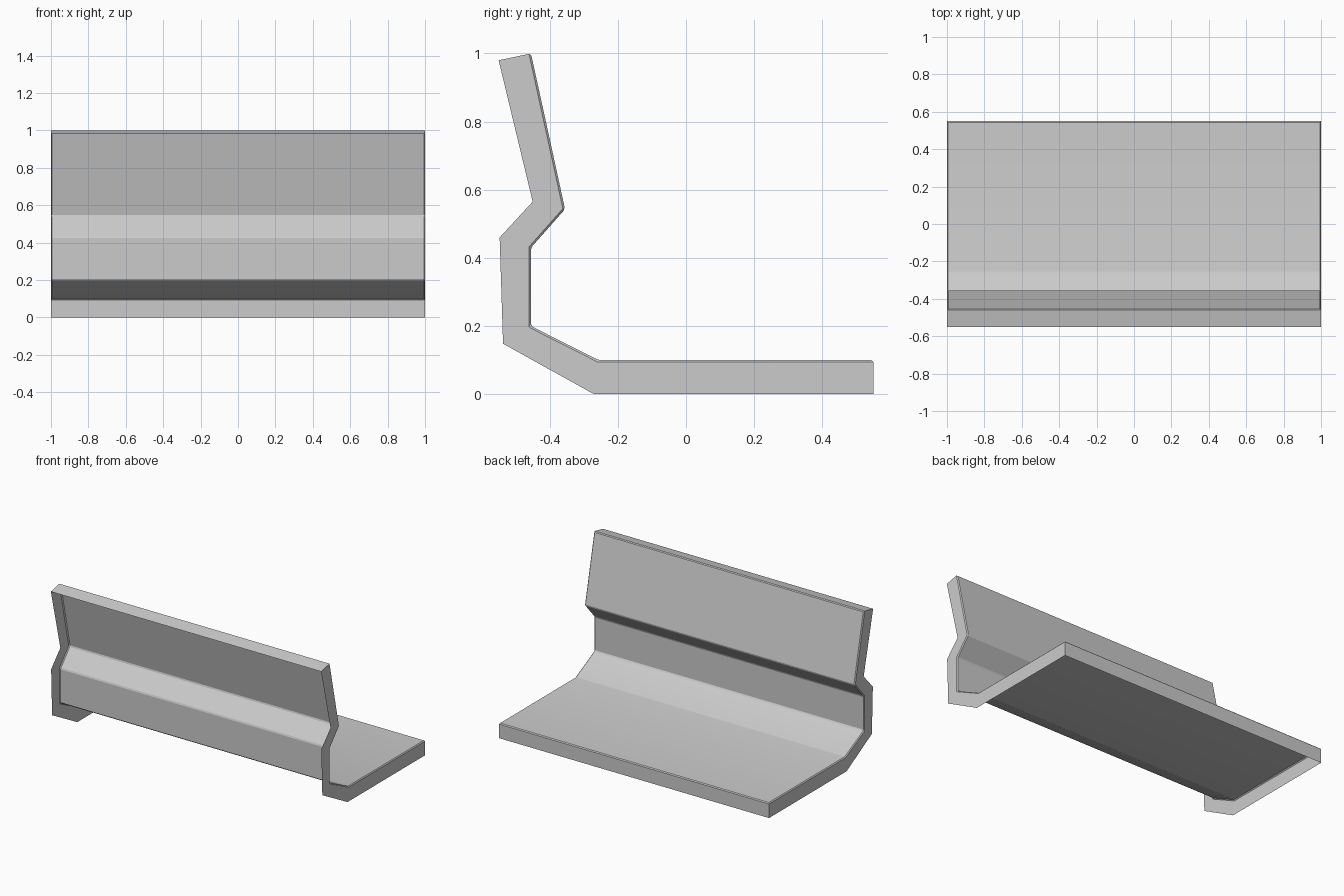
import bpy, bmesh, math

if "Cube" in bpy.data.objects:
    bpy.data.objects.remove(bpy.data.objects["Cube"])

# (y, z) profiles, top to back: bench skin and the open lower rim
skin = [(-0.455, 1.0), (-0.355, 0.543), (-0.455, 0.43),
        (-0.455, 0.2), (-0.257, 0.1), (0.55, 0.1)]
rim = [(-0.55, 0.98), (-0.45, 0.565), (-0.547, 0.46),
       (-0.537, 0.148), (-0.27, 0.0), (0.55, 0.0)]

bm = bmesh.new()


def row(points, x):
    return [bm.verts.new((x, y, z)) for y, z in points]


skin_l, skin_r = row(skin, -1), row(skin, 1)
rim_l, rim_r = row(rim, -1), row(rim, 1)

# folded skin
for i in range(len(skin) - 1):
    bm.faces.new((skin_l[i], skin_l[i + 1], skin_r[i + 1], skin_r[i]))

# end caps
bm.faces.new(skin_r + rim_r[::-1])
bm.faces.new(skin_l[::-1] + rim_l)

# top and back lips; the underside stays open
bm.faces.new((skin_l[0], skin_r[0], rim_r[0], rim_l[0]))
bm.faces.new((skin_r[-1], skin_l[-1], rim_l[-1], rim_r[-1]))

# keep the skin facing up and inward to the seat
bm.normal_update()
bm.faces.ensure_lookup_table()
if bm.faces[len(skin) - 2].normal.z < 0:
    bmesh.ops.reverse_faces(bm, faces=bm.faces[:])

# small softened edges where folds, caps and lips meet
fold_edges = [e for e in bm.edges
              if not e.is_boundary
              and all(v in set(skin_l + skin_r) for v in e.verts)]
bmesh.ops.bevel(bm, geom=fold_edges, offset=0.006, offset_type='OFFSET',
                segments=1, profile=0.5, affect='EDGES', clamp_overlap=True)

mesh = bpy.data.meshes.new("bench_shell")
bm.to_mesh(mesh)
bm.free()
shell = bpy.data.objects.new("bench_shell", mesh)
bpy.context.collection.objects.link(shell)
bpy.context.view_layer.objects.active = shell
shell.select_set(True)
bpy.ops.object.shade_smooth_by_angle(angle=math.radians(20))
